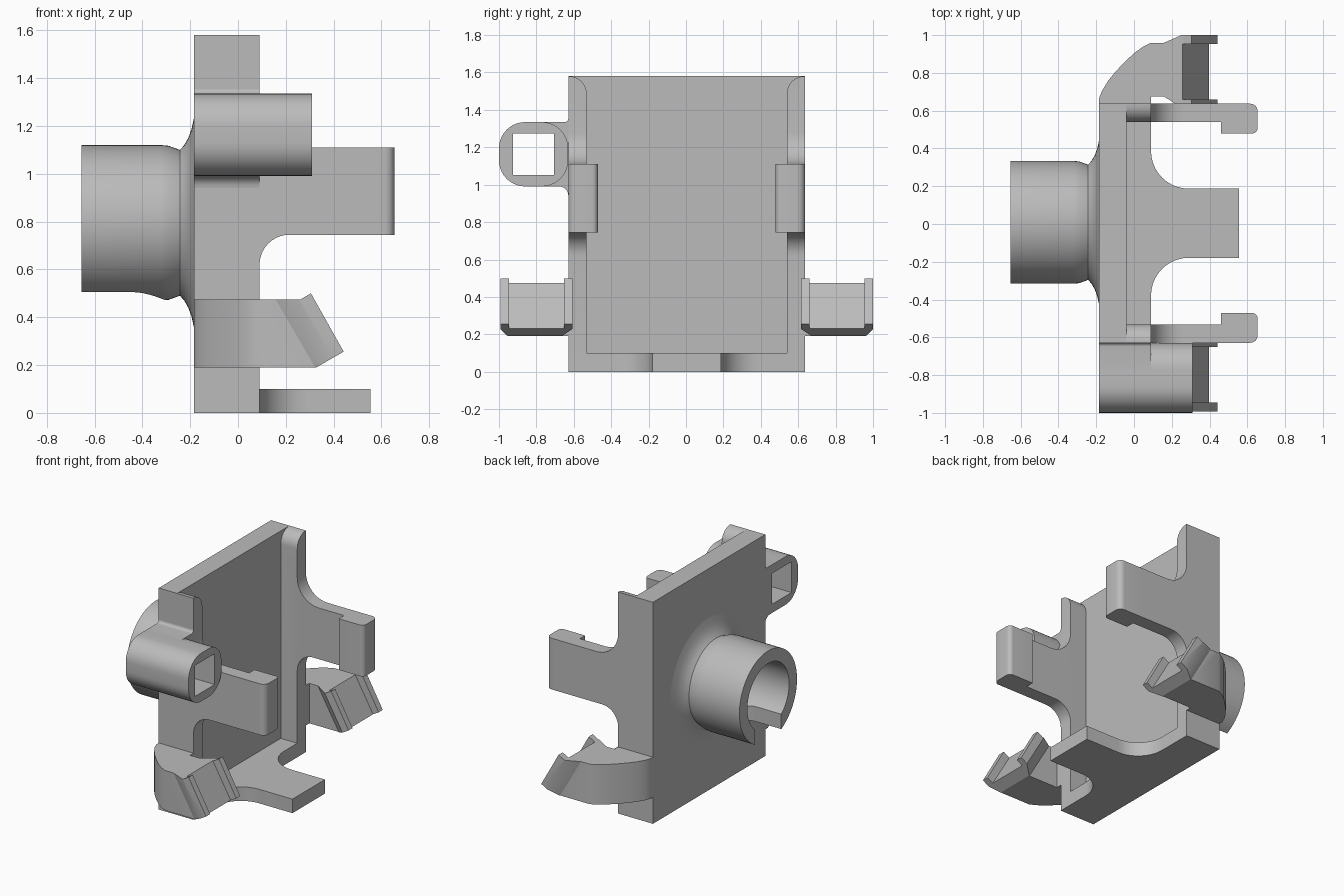
import bpy, bmesh
from math import sin, cos, pi, radians
from mathutils import Vector

if "Cube" in bpy.data.objects:
    bpy.data.objects.remove(bpy.data.objects["Cube"], do_unlink=True)

grey = bpy.data.materials.new("plain grey")
grey.use_nodes = True
grey.diffuse_color = (0.5, 0.5, 0.5, 1)
grey.node_tree.nodes["Principled BSDF"].inputs["Base Color"].default_value = (0.5, 0.5, 0.5, 1)

CY = 0.004                      # middle of the bracket across y
BACK, FLOOR, RIM = -0.185, -0.04, 0.09
TOP = 1.58
WALL_IN, WALL_OUT = 0.535, 0.633


def arc(cx, cy, r, a0, a1, n=10):
    """Points on an arc, angles in degrees."""
    angles = [radians(a0 + (a1 - a0) * i / n) for i in range(n + 1)]
    return [(cx + r * cos(a), cy + r * sin(a)) for a in angles]


def finish(bm, name):
    bmesh.ops.recalc_face_normals(bm, faces=bm.faces)
    mesh = bpy.data.meshes.new(name)
    bm.to_mesh(mesh)
    bm.free()
    mesh.materials.append(grey)
    obj = bpy.data.objects.new(name, mesh)
    bpy.context.collection.objects.link(obj)
    return obj


def prism(name, pts, place, lo, hi, bevel=None):
    """Extrude a 2D outline; place(u, v, w) maps it into space."""
    bm = bmesh.new()
    face = bm.faces.new([bm.verts.new(place(u, v, lo)) for u, v in pts])
    moved = bmesh.ops.extrude_face_region(bm, geom=[face])["geom"]
    shift = Vector(place(0, 0, hi)) - Vector(place(0, 0, lo))
    bmesh.ops.translate(bm, vec=shift, verts=[g for g in moved if isinstance(g, bmesh.types.BMVert)])
    bmesh.ops.recalc_face_normals(bm, faces=bm.faces)
    if bevel:
        pick, width = bevel
        edges = [e for e in bm.edges if pick(e.verts[0].co, e.verts[1].co)]
        bmesh.ops.bevel(bm, geom=edges, offset=width, segments=8, profile=0.5, affect='EDGES')
    return finish(bm, name)


def on_xy(u, v, w): return (u, v, w)
def on_xz(u, v, w): return (u, w, v)
def on_yz(u, v, w): return (w, u, v)


def boolean(obj, other, operation):
    mod = obj.modifiers.new("cut", 'BOOLEAN')
    mod.operation, mod.object, mod.solver = operation, other, 'EXACT'
    deps = bpy.context.evaluated_depsgraph_get()
    mesh = bpy.data.meshes.new_from_object(obj.evaluated_get(deps))
    obj.modifiers.clear()
    obj.data = mesh
    bpy.data.objects.remove(other, do_unlink=True)


def box_pts(a0, a1, b0, b1):
    return [(a0, b0), (a1, b0), (a1, b1), (a0, b1)]


# Back plate
prism("back_plate", box_pts(CY - WALL_OUT, CY + WALL_OUT, 0, TOP), on_yz, BACK, FLOOR)

# Bottom ledge with a filleted tongue
R = 0.2
ledge = [(FLOOR, -WALL_OUT), (RIM, -WALL_OUT)]
ledge += arc(RIM + R, -0.183 - R, R, 180, 90)
ledge += [(0.555, -0.183), (0.555, 0.183)]
ledge += arc(RIM + R, 0.183 + R, R, 270, 180)
ledge += [(RIM, WALL_OUT), (FLOOR, WALL_OUT)]
prism("bottom_ledge", [(x, y + CY) for x, y in ledge], on_xy, 0, 0.1)

# Clip end runs along a direction tilted by 30 degrees
C, S = cos(radians(30)), sin(radians(30))

for side, s in (("right", -1), ("left", 1)):
    def Y(y, s=s):
        return CY + s * y

    # Side wall with its arm, top inner edge rounded
    wall = [(FLOOR, 0.1), (RIM, 0.1)]
    wall += arc(RIM + 0.125, 0.62, 0.125, 180, 90)
    wall += [(0.6, 0.745), (0.6, 1.11)]
    wall += arc(RIM + 0.17, 1.28, 0.17, 270, 180)
    wall += [(RIM, TOP), (FLOOR, TOP)]

    def inner_top(a, b, y=Y(WALL_IN)):
        return all(abs(p.z - TOP) < 1e-4 and abs(p.y - y) < 1e-4 for p in (a, b))
    prism(side + "_wall", wall, on_xz, Y(WALL_IN), Y(WALL_OUT), (inner_top, 0.094))

    # Hook at the arm's end
    tip = [(0.46, WALL_OUT)] + arc(0.615, WALL_OUT - 0.04, 0.04, 90, 0, 6)
    tip += arc(0.625, 0.505, 0.03, 0, -90, 6) + [(0.46, 0.475)]
    prism(side + "_hook", [(x, Y(y)) for x, y in tip], on_xy, 0.745, 1.11)

    # Curved clip arm, cut off along the tilt
    body = [(BACK, 0.6), (BACK, 0.66), (-0.17, 0.7), (-0.14, 0.75), (-0.1, 0.8),
            (-0.05, 0.853), (0, 0.9), (0.045, 0.933), (0.09, 0.955), (0.4, 0.955),
            (0.4, 0.672), (RIM, 0.672), (RIM, 0.6)]
    arm = prism(side + "_clip_arm", [(x, Y(y)) for x, y in body], on_xy, 0.19, 0.475)
    keep = prism("keep", [(-0.3, 0.1), (0.377, 0.1), (0.103, 0.575), (-0.3, 0.575)],
                 on_xz, Y(0.5), Y(1.1))
    boolean(arm, keep, 'INTERSECT')

    # Flared clip end with two lips
    end = [(0.374, 0.672), (0.374, 0.955), (0.455, 0.996), (0.514, 0.996), (0.514, 0.95),
           (0.46, 0.95), (0.46, 0.655), (0.514, 0.655), (0.514, 0.611), (0.455, 0.611)]

    def tilted(n, y, t):
        return (C * n + S * t, y, S * n - C * t)
    clip = prism(side + "_clip_end", [(n, Y(y)) for n, y in end], tilted, -0.4, 0.1)
    keep = prism("keep", [(0.1, 0.19), (0.327, 0.19), (0.442, 0.256), (0.305, 0.5),
                          (0.262, 0.475), (0.1, 0.475)], on_xz, Y(0.5), Y(1.1))
    boolean(clip, keep, 'INTERSECT')

# Square-bored side sleeve with its blend into the wall
SY, SZ = -0.815, 1.163
hw, hh, r = 0.185, 0.172, 0.14
outline = []
for k, (a, b) in enumerate(((1, 1), (-1, 1), (-1, -1), (1, -1))):
    outline += arc(SY + a * (hw - r), SZ + b * (hh - r), r, 90 * k, 90 * k + 90)
sleeve = prism("side_sleeve", outline, on_yz, BACK, 0.31)
edge = CY - WALL_OUT
web = [(SY + 0.04, SZ + hh)] + arc(edge - 0.02, SZ + hh + 0.02, 0.02, 270, 360, 6)
web += [(edge + 0.02, SZ + hh + 0.02), (edge + 0.02, SZ - hh - 0.05)]
web += arc(edge - 0.05, SZ - hh - 0.05, 0.05, 0, 90, 6) + [(SY + 0.04, SZ - hh)]
web_obj = prism("sleeve_web", web, on_yz, BACK, RIM)
for part in (sleeve, web_obj):
    bore = prism("bore", box_pts(SY - 0.11, SY + 0.11, SZ - 0.11, SZ + 0.11), on_yz, -0.5, 0.5)
    boolean(part, bore, 'DIFFERENCE')

# Hollow round boss on the back, lathed about x
BY, BZ, N = 0.009, 0.795, 64
profile = [(-0.23, 0), (-0.23, 0.235), (-0.655, 0.235), (-0.655, 0.325), (-0.32, 0.325),
           (-0.29, 0.322), (-0.243, 0.305), (-0.225, 0.325), (-0.208, 0.355),
           (-0.195, 0.39), (-0.185, 0.435), (-0.17, 0.435), (-0.17, 0)]
bm = bmesh.new()
rings = []
for x, rad in profile:
    if rad == 0:
        rings.append([bm.verts.new((x, BY, BZ))] * N)
    else:
        rings.append([bm.verts.new((x, BY + rad * cos(2 * pi * i / N), BZ + rad * sin(2 * pi * i / N)))
                      for i in range(N)])
for p, q in zip(rings, rings[1:]):
    for i in range(N):
        j = (i + 1) % N
        bm.faces.new(list(dict.fromkeys((p[i], p[j], q[j], q[i]))))
boss = finish(bm, "round_boss")

# Round-ended slot through the underside of the boss
slot = [(-0.8, BY - 0.147)] + arc(-0.45, BY, 0.147, -90, 90, 16) + [(-0.8, BY + 0.147)]
boolean(boss, prism("slot", slot, on_xy, 0.3, BZ - 0.1), 'DIFFERENCE')

# Smooth curved faces, keep edges sharp
bpy.ops.object.select_all(action='DESELECT')
for obj in bpy.context.collection.objects:
    if obj.type == 'MESH' and grey.name in obj.data.materials:
        obj.select_set(True)
        bpy.context.view_layer.objects.active = obj
bpy.ops.object.shade_smooth_by_angle(angle=radians(28))
